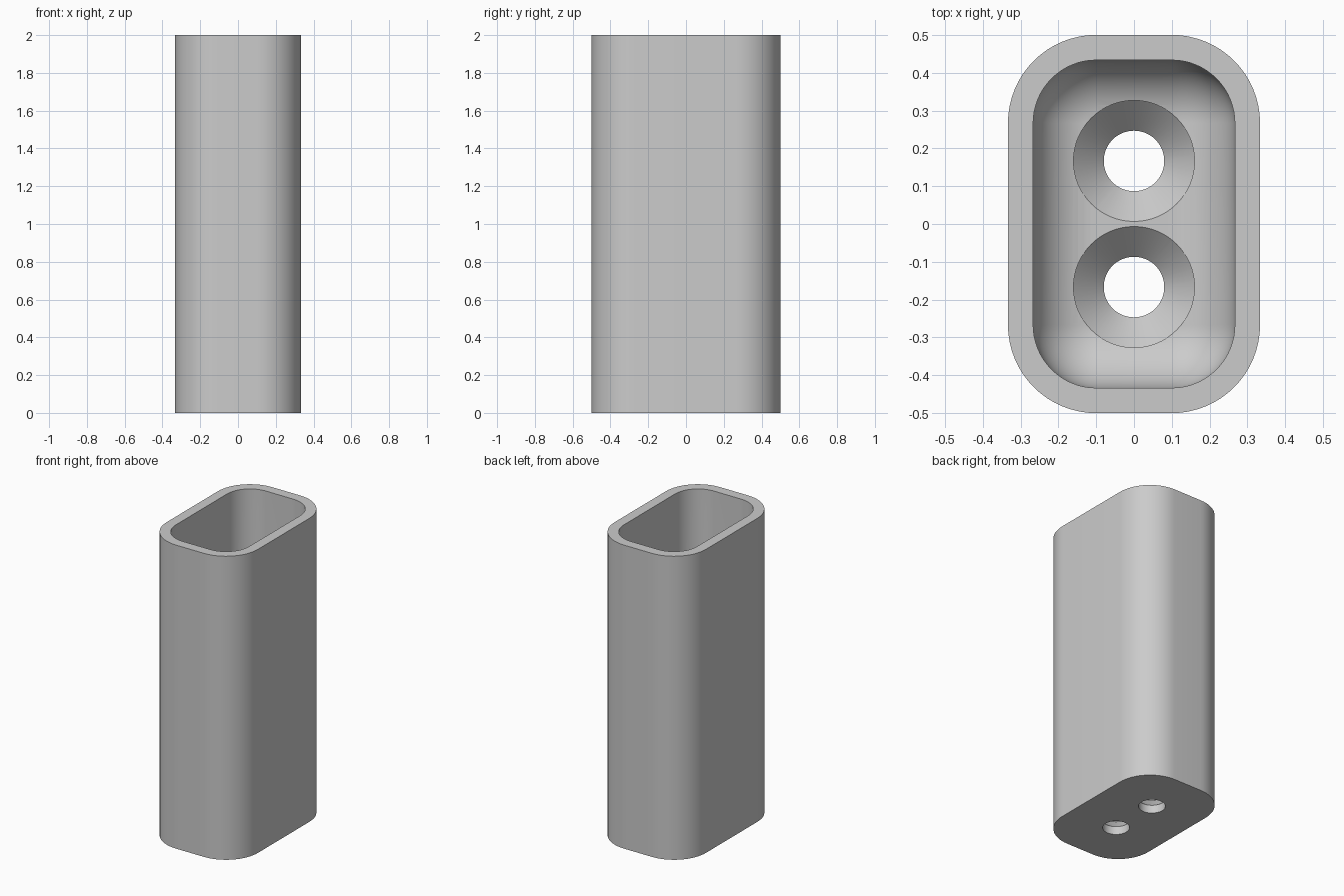
import bpy
import bmesh
from math import sin, cos, pi

WALL, FLOOR, HEIGHT = 0.0667, 0.1333, 2.0
CORE_X, CORE_Y = 0.1, 0.2667      # centres of the corner arcs
R_IN = 0.1667
R_OUT = R_IN + WALL
HOLE_R, SINK_R = 0.08, 0.16
STEPS = 16

cube = bpy.data.objects.get("Cube")
if cube:
    bpy.data.objects.remove(cube, do_unlink=True)

grey = bpy.data.materials.new("light_grey")
grey.use_nodes = True
grey.diffuse_color = (0.6, 0.6, 0.6, 1)
grey.node_tree.nodes["Principled BSDF"].inputs["Base Color"].default_value = (0.6, 0.6, 0.6, 1)


def rounded_ring(bm, radius, z):
    """Rounded rectangle loop around the fixed corner centres."""
    verts = []
    for q, (sx, sy) in enumerate([(1, 1), (-1, 1), (-1, -1), (1, -1)]):
        for i in range(STEPS + 1):
            a = (q + i / STEPS) * pi / 2
            verts.append(bm.verts.new((sx * CORE_X + radius * cos(a),
                                       sy * CORE_Y + radius * sin(a), z)))
    return verts


def circle_ring(bm, radius, z, y, n=64):
    return [bm.verts.new((radius * cos(2 * pi * i / n), y + radius * sin(2 * pi * i / n), z))
            for i in range(n)]


def loft(name, bm, rings):
    """Join consecutive loops with quads and cap both ends."""
    for a, b in zip(rings, rings[1:]):
        for i in range(len(a)):
            j = (i + 1) % len(a)
            bm.faces.new((a[i], a[j], b[j], b[i]))
    bm.faces.new(rings[0][::-1])
    bm.faces.new(rings[-1])
    bmesh.ops.remove_doubles(bm, verts=bm.verts[:], dist=1e-5)
    bmesh.ops.recalc_face_normals(bm, faces=bm.faces[:])
    mesh = bpy.data.meshes.new(name)
    bm.to_mesh(mesh)
    bm.free()
    mesh.materials.append(grey)
    obj = bpy.data.objects.new(name, mesh)
    bpy.context.collection.objects.link(obj)
    return obj


# Sleeve: outer wall, rim, inner wall and a full fillet down to the floor
bm = bmesh.new()
rings = [rounded_ring(bm, R_OUT, 0), rounded_ring(bm, R_OUT, HEIGHT),
         rounded_ring(bm, R_IN, HEIGHT)]
for i in range(STEPS + 1):
    t = i / STEPS * pi / 2
    rings.append(rounded_ring(bm, R_IN * cos(t), FLOOR + R_IN * (1 - sin(t))))
sleeve = loft("sleeve", bm, rings)

# Countersunk screw holes
cutters = []
for side, y in (("front", -0.1667), ("back", 0.1667)):
    bm = bmesh.new()
    profile = [(HOLE_R, -0.1), (HOLE_R, FLOOR - (SINK_R - HOLE_R)),
               (SINK_R, FLOOR), (SINK_R, FLOOR + 0.3)]
    cutter = loft(side + "_hole_cutter", bm, [circle_ring(bm, r, z, y) for r, z in profile])
    cutter.hide_render = True
    cutters.append(cutter)
    cut = sleeve.modifiers.new(side + "_hole", "BOOLEAN")
    cut.operation = "DIFFERENCE"
    cut.solver = "EXACT"
    cut.object = cutter

# Apply the cuts and shade
bpy.ops.object.select_all(action="DESELECT")
sleeve.select_set(True)
bpy.context.view_layer.objects.active = sleeve
for mod in list(sleeve.modifiers):
    bpy.ops.object.modifier_apply(modifier=mod.name)
for cutter in cutters:
    bpy.data.objects.remove(cutter, do_unlink=True)
bpy.ops.object.shade_smooth_by_angle(angle=pi / 6)
